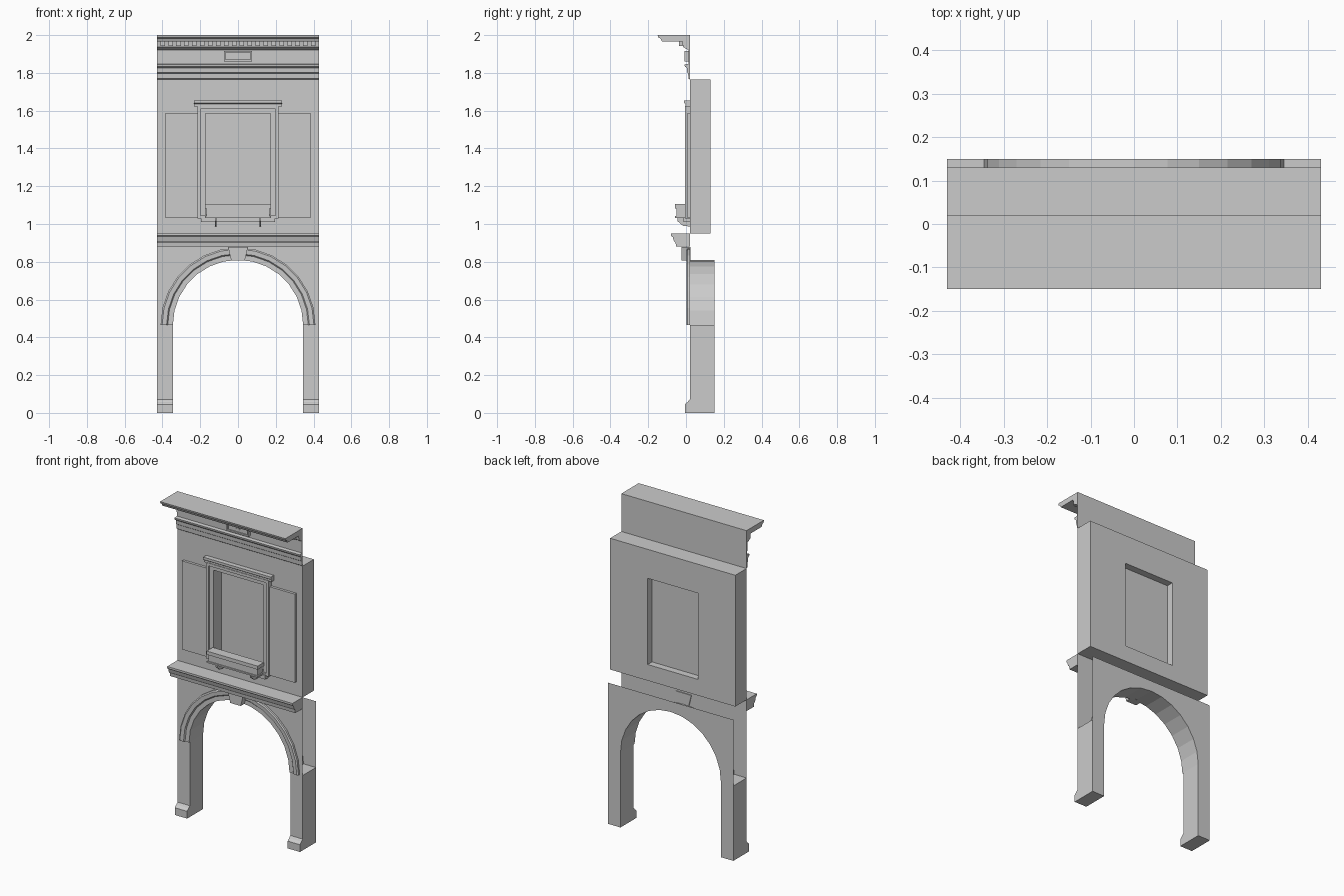
import bpy, math

if "Cube" in bpy.data.objects:
    bpy.data.objects.remove(bpy.data.objects["Cube"])

W, WALL, BACK = 0.43, 0.02, 0.15          # half width, facade plane, arch back plane
R, SPRING, SEG = 0.345, 0.465, 14         # arch radius, springing height, segments


def make(name, verts, faces, fix=True):
    me = bpy.data.meshes.new(name)
    me.from_pydata(verts, [], faces)
    ob = bpy.data.objects.new(name, me)
    bpy.context.collection.objects.link(ob)
    if fix:
        import bmesh
        bm = bmesh.new()
        bm.from_mesh(me)
        bmesh.ops.recalc_face_normals(bm, faces=bm.faces)
        bm.to_mesh(me)
        bm.free()
    return ob


def loft(name, rings, closed=False):
    """Skin equal rings of points; cap the ends unless closed."""
    n, m = len(rings[0]), len(rings)
    verts = [p for r in rings for p in r]
    faces = []
    for i in range(m if closed else m - 1):
        a, b = i * n, (i + 1) % m * n
        faces += [(a + j, a + (j + 1) % n, b + (j + 1) % n, b + j) for j in range(n)]
    if not closed:
        faces += [tuple(range(n)), tuple(range((m - 1) * n, m * n))]
    return make(name, verts, faces)


def extrude_x(name, profile, x0=-W, x1=W):
    return loft(name, [[(x, y, z) for y, z in profile] for x in (x0, x1)])


def extrude_y(name, outline, y0, y1):
    return loft(name, [[(x, y, z) for x, z in outline] for y in (y0, y1)])


def box(name, x0, x1, y0, y1, z0, z1):
    return extrude_x(name, [(y0, z0), (y1, z0), (y1, z1), (y0, z1)], x0, x1)


def frame(name, outer, inner, y0, y1):
    """Rectangular ring; outer and inner are (half width, z0, z1)."""
    rings = []
    for sx, k in ((-1, 1), (1, 1), (1, 2), (-1, 2)):
        rings.append([(sx * r[0], y, r[k]) for r, y in
                      ((outer, y0), (outer, y1), (inner, y1), (inner, y0))])
    return loft(name, rings, closed=True)


# Lower storey: thin front and back sheets joined by the arch soffit and legs
angles = [math.pi * i / SEG for i in range(SEG + 1)]
arch = [(R, 0)] + [(R * math.cos(a), SPRING + R * math.sin(a)) for a in angles] + [(-R, 0)]
n = len(arch)
verts, faces = [], []
for y, top in ((WALL, 0.95), (BACK, 0.876)):
    verts += [(x, y, z) for x, z in arch]
    verts += [(-W, y, 0), (-W, y, SPRING), (-W, y, top), (W, y, top), (W, y, SPRING), (W, y, 0)]
m = n + 6
# each sheet: two legs, then strips between the arch and its outer border
for o in (0, m):
    mid = n // 2
    faces += [(o, o + 1, o + n + 4, o + n + 5), (o + n - 2, o + n - 1, o + n, o + n + 1)]
    faces += [tuple([o + n + 4] + [o + i for i in range(1, mid + 1)] + [o + n + 3]),
              tuple([o + n + 1, o + n + 2] + [o + i for i in range(mid, n - 1)]),
              (o + mid, o + n + 2, o + n + 3)]
faces += [(i, i + 1, m + i + 1, m + i) for i in range(n - 1)]
for a, b in ((n, n + 1), (n + 4, n + 5), (n - 1, n), (0, n + 5), (n - 2, n + 1), (1, n + 4)):
    faces.append((a, b, m + b, m + a))
make("arcade_wall", verts, faces)

# Arch moulding with a stepped profile (radius, y)
mould = [(R, WALL), (R, 0.012), (0.372, 0.012), (0.378, 0.005), (0.402, 0.003),
         (0.41, 0.008), (0.41, WALL)]
loft("arch_moulding", [[(r * math.cos(a), y, SPRING + r * math.sin(a)) for r, y in mould]
                       for a in angles])
extrude_y("keystone", [(-0.036, 0.808), (0.036, 0.808), (0.053, 0.878), (-0.053, 0.878)],
          -0.025, 0.025)

# Plinths under both legs
plinth = [(WALL, 0), (-0.006, 0), (-0.006, 0.045), (0.001, 0.052), (0.009, 0.058),
          (0.015, 0.066), (WALL, 0.07)]
for s in (-1, 1):
    extrude_x("leg_plinth", plinth, min(s * R, s * W), max(s * R, s * W))

# Cornice between storeys
extrude_x("middle_cornice", [(WALL, 0.95), (-0.08, 0.95), (-0.08, 0.938), (-0.07, 0.93),
                             (-0.064, 0.91), (-0.055, 0.9), (-0.052, 0.88), (WALL, 0.88)])

# Upper wall with window opening and recessed pane
frame("upper_wall", (W, 0.95, 1.765), (0.172, 1.05, 1.585), WALL, 0.13)
box("window_pane", -0.172, 0.172, 0.083, 0.087, 1.05, 1.585)

# Window surround, hood, sill
frame("window_frame_outer", (0.215, 1.03, 1.625), (0.198, 1.045, 1.608), -0.006, WALL)
frame("window_frame_inner", (0.198, 1.045, 1.608), (0.172, 1.05, 1.585), 0.003, WALL)
extrude_x("window_hood", [(WALL, 1.655), (-0.01, 1.655), (-0.01, 1.64), (-0.003, 1.635),
                          (-0.003, 1.622), (WALL, 1.622)], -0.232, 0.232)
box("window_sill", -0.195, 0.195, -0.012, WALL, 1.01, 1.035)

# Planter on brackets
box("planter_body", -0.168, 0.168, -0.05, 0.0, 1.035, 1.085)
box("planter_rim", -0.175, 0.175, -0.057, 0.003, 1.083, 1.105)
box("planter_base", -0.175, 0.175, -0.057, 0.003, 1.033, 1.042)
for s in (-1, 1):
    extrude_x("planter_bracket", [(WALL, 0.987), (-0.015, 0.99), (-0.045, 1.015),
                                  (-0.045, 1.034), (WALL, 1.034)],
              s * 0.118 - 0.004, s * 0.118 + 0.004)
    # Side shutters
    box("shutter", s * 0.3 - 0.087, s * 0.3 + 0.087, 0.004, WALL, 1.035, 1.585)

# Entablature: architrave, frieze and crowning cornice in one profile
extrude_x("entablature", [
    (WALL, 2.0), (-0.15, 2.0), (-0.147, 1.988), (-0.135, 1.982), (-0.128, 1.967),
    (-0.02, 1.967), (-0.016, 1.938), (-0.004, 1.93), (0.012, 1.922), (0.014, 1.848),
    (-0.008, 1.845), (-0.006, 1.834), (0.004, 1.826), (0.006, 1.802), (0.011, 1.798),
    (0.013, 1.77), (WALL, 1.765)])
for i in range(20):
    x = -0.399 + i * 0.042
    box("dentil", x - 0.012, x + 0.012, -0.038, 0.0, 1.943, 1.967)

# Frieze plaque with raised rim and a small diamond
box("frieze_plaque", -0.073, 0.073, 0.0, WALL, 1.863, 1.914)
frame("plaque_rim", (0.075, 1.861, 1.916), (0.066, 1.87, 1.907), -0.008, WALL)
extrude_y("plaque_diamond", [(-0.015, 1.888), (0, 1.88), (0.015, 1.888), (0, 1.896)],
          -0.005, 0.005)
